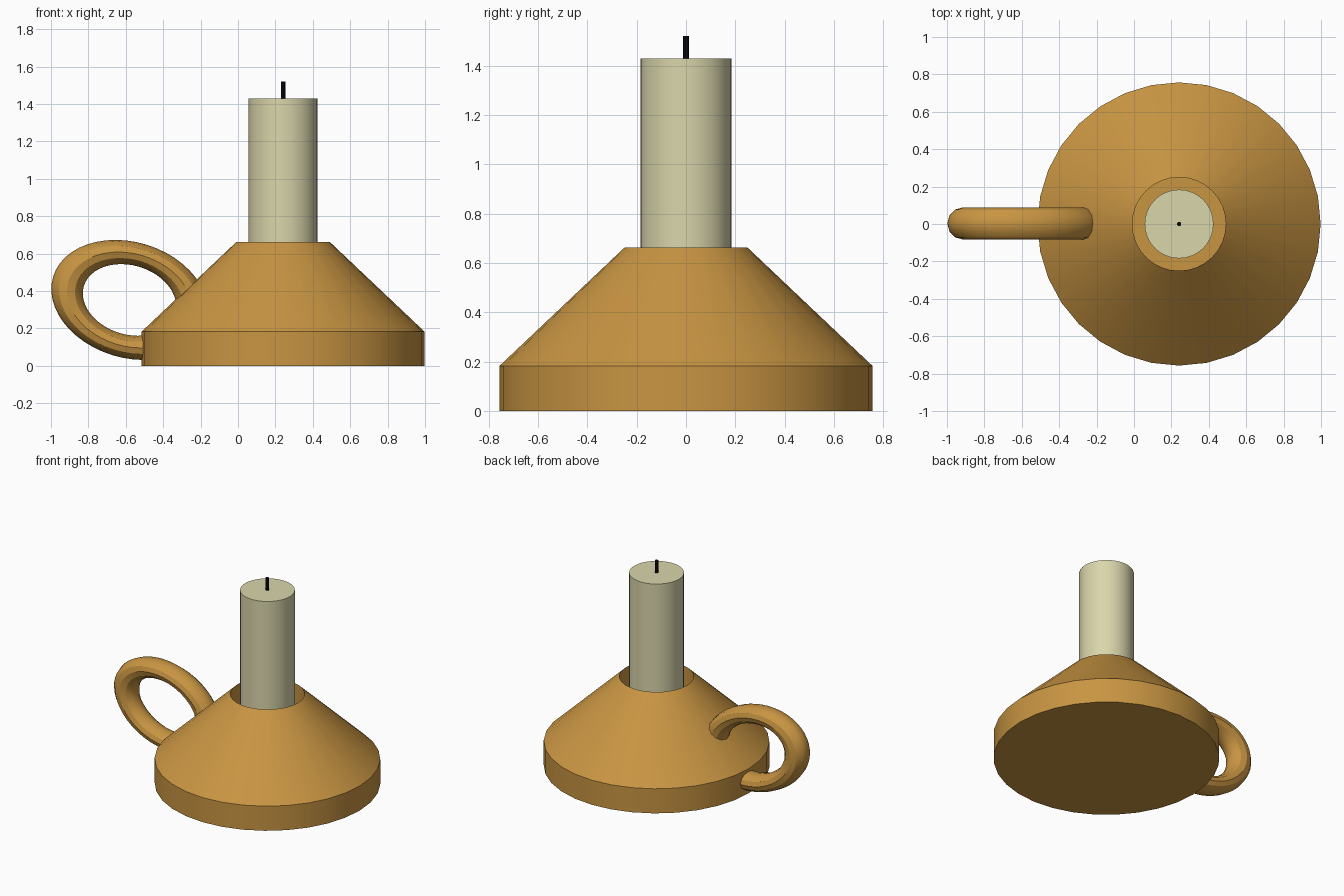
import bpy, bmesh, math
from mathutils import Matrix, Vector

if "Cube" in bpy.data.objects:
    bpy.data.objects.remove(bpy.data.objects["Cube"])

CX = 0.241  # axis of dish and candle


def material(name, rgb):
    m = bpy.data.materials.new(name)
    m.diffuse_color = (*rgb, 1.0)
    m.use_nodes = True
    m.node_tree.nodes["Principled BSDF"].inputs["Base Color"].default_value = m.diffuse_color
    return m


brass = material("warm_brass", (0.58, 0.30, 0.055))
wax = material("cream_wax", (0.70, 0.67, 0.41))
black = material("wick_black", (0.004, 0.004, 0.006))


def finish(name, bm, mat):
    bmesh.ops.recalc_face_normals(bm, faces=bm.faces)
    mesh = bpy.data.meshes.new(name)
    bm.to_mesh(mesh)
    bm.free()
    mesh.materials.append(mat)
    ob = bpy.data.objects.new(name, mesh)
    bpy.context.collection.objects.link(ob)
    bpy.ops.object.select_all(action='DESELECT')
    ob.select_set(True)
    bpy.context.view_layer.objects.active = ob
    bpy.ops.object.shade_smooth_by_angle(angle=math.radians(30))
    return ob


def lathe(name, profile, sides, mat):
    """Revolve (radius, z) points around the candle axis and cap both ends."""
    bm = bmesh.new()
    rings = [[bm.verts.new((CX + r * math.cos(2 * math.pi * i / sides),
                            r * math.sin(2 * math.pi * i / sides), z))
              for i in range(sides)] for r, z in profile]
    for a, b in zip(rings, rings[1:]):
        for i in range(sides):
            j = (i + 1) % sides
            bm.faces.new((a[i], a[j], b[j], b[i]))
    bm.faces.new(rings[0])
    bm.faces.new(rings[-1])
    return finish(name, bm, mat)


# Conical holder with a socket sunk into its top
lathe("holder", [(0.757, 0), (0.757, 0.182), (0.25, 0.662), (0.25, 0.3)], 32, brass)
# Candle standing in the socket, and its wick
lathe("candle", [(0.184, 0.3), (0.184, 1.43)], 32, wax)
lathe("wick", [(0.012, 1.42), (0.012, 1.52)], 8, black)

# Handle: squashed, tilted ring running into the side of the holder
MAJOR, MINOR, SEG, TUBE = 0.341, 0.086, 48, 12
bm = bmesh.new()
grid = []
for i in range(SEG):
    a = 2 * math.pi * i / SEG
    row = []
    for k in range(TUBE):
        t = 2 * math.pi * k / TUBE
        r = MAJOR + MINOR * math.cos(t)
        row.append(bm.verts.new((r * math.cos(a), MINOR * math.sin(t), 0.724 * r * math.sin(a))))
    grid.append(row)
for i in range(SEG):
    for k in range(TUBE):
        n, m = (i + 1) % SEG, (k + 1) % TUBE
        bm.faces.new((grid[i][k], grid[n][k], grid[n][m], grid[i][m]))
bm.transform(Matrix.Translation(Vector((-0.58, 0.003, 0.352)))
             @ Matrix.Rotation(math.radians(17), 4, 'Y'))
finish("handle", bm, brass)
